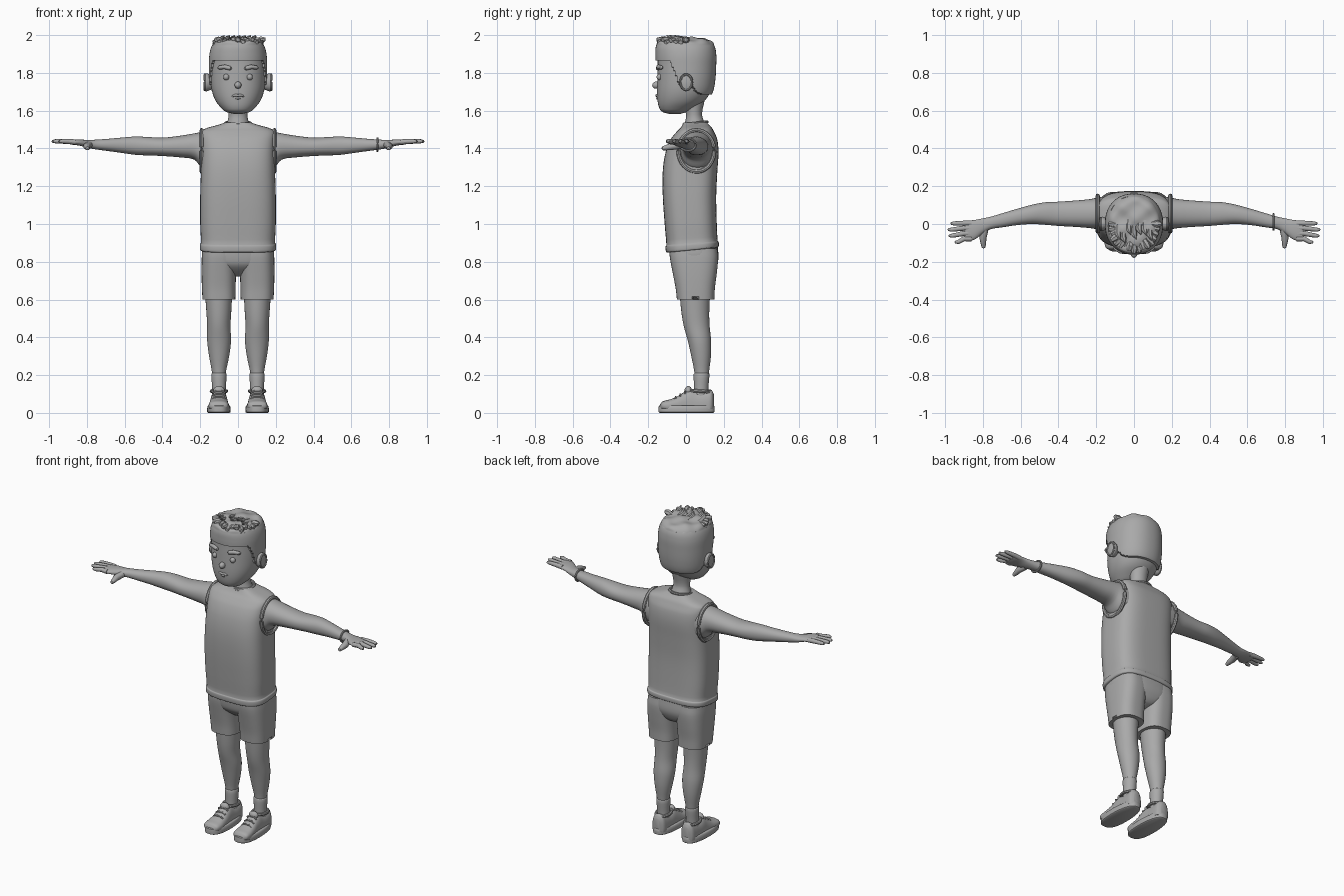
import bpy, bmesh, math, random
from mathutils import Vector

random.seed(4)
grey = bpy.data.materials.new("plain grey")
grey.diffuse_color = (0.4, 0.4, 0.4, 1)


def finish(name, bm, mirror=False, angle=40):
    bmesh.ops.recalc_face_normals(bm, faces=bm.faces)
    me = bpy.data.meshes.new(name)
    bm.to_mesh(me)
    bm.free()
    me.materials.append(grey)
    ob = bpy.data.objects.new(name, me)
    bpy.context.collection.objects.link(ob)
    me.shade_smooth()
    me.set_sharp_from_angle(angle=math.radians(angle))
    if mirror:
        ob.modifiers.new("mirror", 'MIRROR').use_mirror_merge = False
    return ob


def skin(bm, rings):
    loops = [[bm.verts.new(p) for p in r] for r in rings]
    n = len(loops[0])
    for a, b in zip(loops, loops[1:]):
        for i in range(n):
            bm.faces.new((a[i], a[(i + 1) % n], b[(i + 1) % n], b[i]))
    bm.faces.new(loops[0])
    bm.faces.new(loops[-1])


def spline(keys, steps):
    out = []
    for i in range(len(keys) - 1):
        p0, p1, p2, p3 = (keys[max(0, min(len(keys) - 1, i + k))] for k in (-1, 0, 1, 2))
        # keep tangents proportional to spacing so the profile never overshoots
        h = p2[0] - p1[0]
        for s in range(steps):
            t = s / steps
            row = []
            for a, b, c, d in zip(p0, p1, p2, p3):
                m1 = (c - a) * h / (p2[0] - p0[0])
                m2 = (d - b) * h / (p3[0] - p1[0])
                row.append((2*t**3 - 3*t*t + 1)*b + (t**3 - 2*t*t + t)*m1
                           + (3*t*t - 2*t**3)*c + (t**3 - t*t)*m2)
            out.append(row)
    return out + [list(keys[-1])]


def loft(name, axis, keys, power=2.0, n=40, steps=4, mirror=False, warp=None):
    """keys: position, low and high edge of the first cross axis, then of the second"""
    rings = []
    for pos, a0, a1, b0, b1 in spline(keys, steps):
        ring = []
        for i in range(n):
            t = math.tau * i / n
            c, s = math.cos(t), math.sin(t)
            a = (a0 + a1)/2 + (a1 - a0)/2 * math.copysign(abs(c)**(2/power), c)
            b = (b0 + b1)/2 + (b1 - b0)/2 * math.copysign(abs(s)**(2/power), s)
            p = {'x': (pos, a, b), 'y': (a, pos, b), 'z': (a, b, pos)}[axis]
            ring.append(warp(*p) if warp else p)
        rings.append(ring)
    bm = bmesh.new()
    skin(bm, rings)
    return finish(name, bm, mirror)


def tube(name, pts, radii, mirror=False, n=12, closed=False):
    pts = [Vector(p) for p in pts]
    rings = []
    for i, p in enumerate(pts):
        if closed:
            d = pts[(i + 1) % len(pts)] - pts[i - 1]
        else:
            d = pts[min(i + 1, len(pts) - 1)] - pts[max(i - 1, 0)]
        q = d.to_track_quat('Z', 'Y')
        rings.append([p + q @ Vector((radii[i]*math.cos(math.tau*k/n),
                                      radii[i]*math.sin(math.tau*k/n), 0)) for k in range(n)])
    bm = bmesh.new()
    if closed:
        rings.append(rings[0])
    skin(bm, rings)
    if closed:
        bmesh.ops.remove_doubles(bm, verts=bm.verts, dist=1e-5)
        bmesh.ops.delete(bm, geom=[f for f in bm.faces if len(f.verts) > 4], context='FACES_ONLY')
    return finish(name, bm, mirror)


def ball(name, centre, size, mirror=False):
    bm = bmesh.new()
    bmesh.ops.create_uvsphere(bm, u_segments=20, v_segments=12, radius=1)
    for v in bm.verts:
        v.co = Vector(centre) + Vector(v.co[k] * size[k] for k in range(3))
    return finish(name, bm, mirror)


# head and neck
loft("head", 'z', [
    (1.583, -.02, .02, -.09, -.03), (1.592, -.06, .06, -.122, .0), (1.61, -.085, .085, -.14, .035),
    (1.65, -.117, .117, -.15, .095), (1.70, -.137, .137, -.153, .13), (1.76, -.145, .145, -.152, .145),
    (1.84, -.145, .145, -.15, .147), (1.90, -.14, .14, -.145, .145), (1.95, -.11, .11, -.11, .115),
    (1.97, -.03, .03, -.03, .03)], power=2.2, n=48)
loft("neck", 'z', [(1.50, -.075, .075, -.01, .12), (1.535, -.058, .058, -.005, .1),
                   (1.58, -.05, .05, .0, .085), (1.66, -.06, .06, -.02, .1)])


# hair cap: everything under the hairline is tucked inside the head
def hairline(y):
    pts = [(-1, 1.87), (-.09, 1.865), (-.065, 1.80), (-.045, 1.74), (.02, 1.735),
           (.05, 1.70), (.08, 1.685), (1, 1.685)]
    for (ya, za), (yb, zb) in zip(pts, pts[1:]):
        if y <= yb:
            return za + (zb - za) * (y - ya) / (yb - ya)


def tuck(x, y, z):
    if z < hairline(y):
        return (x * .8, y * .8, z)
    if z > 1.95:
        z += .007 * math.sin(43 * x + 1) * math.sin(51 * y)
    return (x, y, z)


loft("hair", 'z', [
    (1.66, -.13, .13, -.15, .12), (1.70, -.146, .146, -.162, .143), (1.76, -.153, .153, -.16, .155),
    (1.84, -.154, .154, -.16, .16), (1.90, -.151, .151, -.162, .16), (1.945, -.138, .138, -.158, .15),
    (1.972, -.115, .115, -.14, .125), (1.983, -.07, .07, -.08, .08), (1.986, -.01, .01, -.01, .01)],
    power=2.2, n=96, steps=9, warp=tuck)
# ragged tufts round the crown and fringe
for i in range(17):
    a = math.radians(180 + i * 180 / 16)
    r = .125 + random.uniform(-.01, .006)
    x, y = r * math.cos(a), r * 1.08 * math.sin(a)
    top = 1.972 + random.uniform(0, .02)
    tube("hair_tuft", [(x*.72, y*.72, 1.965), (x*.95, y*.95, top - .015), (x*1.1, y*1.1, top - .014),
                       (x*1.1, y*1.12, top - .022)], [.014, .02, .012, .001], n=7)
for i in range(7):
    x = -.085 + i * .028
    y = -.05 + random.uniform(-.045, .03)
    tube("crown_tuft", [(x, y + .05, 1.968), (x, y, 1.978), (x + .012, y - .03, 1.999)],
         [.016, .018, .001], n=7)

# face
loft("ear", 'x', [(.135, -.025, .025, 1.715, 1.785), (.158, -.034, .036, 1.705, 1.795),
                  (.172, -.036, .038, 1.703, 1.797), (.177, -.028, .03, 1.712, 1.788),
                  (.168, -.018, .02, 1.725, 1.775)][:4], n=24, mirror=True)
tube("ear_rim", [(.176, .001 + .031*math.cos(t), 1.75 + .041*math.sin(t))
                 for t in (math.tau*k/24 for k in range(24))], [.006]*24, True, 8, True)
ball("eye", (.062, -.14, 1.778), (.016, .016, .017), True)
ball("nose", (0, -.157, 1.735), (.018, .022, .019))
tube("eyebrow", [(.034, -.148, 1.822), (.04, -.149, 1.824), (.07, -.145, 1.832), (.1, -.13, 1.828),
                 (.106, -.124, 1.826)], [.004, .011, .012, .01, .004], True)
tube("upper_lip", [(-.042, -.142, 1.672), (-.015, -.154, 1.682), (0, -.155, 1.68),
                   (.015, -.154, 1.682), (.042, -.142, 1.672)], [.002, .007, .007, .007, .002])
tube("lower_lip", [(-.03, -.144, 1.669), (0, -.151, 1.666), (.03, -.144, 1.669)], [.002, .007, .002])


# sleeveless top, hem rising toward the back
def hem(x, y, z):
    return (x, y, z + max(0, (1.0 - z) / .15) * (y + .105) * .1)


loft("vest", 'z', [
    (.848, -.196, .196, -.1, .168), (.853, -.201, .201, -.106, .173), (.882, -.201, .201, -.108, .173),
    (.889, -.196, .196, -.104, .168), (1.0, -.2, .2, -.113, .163), (1.15, -.2, .2, -.123, .16),
    (1.28, -.196, .196, -.123, .166), (1.38, -.194, .194, -.108, .172), (1.45, -.196, .196, -.08, .165),
    (1.49, -.193, .193, -.048, .148), (1.508, -.165, .165, -.03, .138), (1.525, -.105, .105, -.018, .122),
    (1.537, -.07, .07, -.012, .112)], power=3.2, n=64, warp=hem)
tube("collar", [(.067*math.cos(t), .05 + .062*math.sin(t), 1.533 + .008*math.sin(t))
                for t in (math.tau*k/32 for k in range(32))], [.008]*32, n=8, closed=True)
tube("armhole_trim", [(.192, .055 + .095*math.cos(t), 1.387 + .11*math.sin(t))
                      for t in (math.tau*k/32 for k in range(32))], [.011]*32, True, 8, True)

# arms and palms
loft("arm", 'x', [
    (.15, -.03, .145, 1.28, 1.49), (.195, -.028, .14, 1.3, 1.487), (.23, -.022, .132, 1.34, 1.48),
    (.30, -.016, .125, 1.352, 1.468), (.40, -.01, .118, 1.36, 1.457), (.47, -.004, .115, 1.363, 1.46),
    (.54, .0, .102, 1.366, 1.463), (.62, -.006, .08, 1.377, 1.457), (.70, -.018, .056, 1.388, 1.45),
    (.76, -.028, .038, 1.396, 1.446), (.80, -.05, .03, 1.404, 1.445), (.84, -.08, .022, 1.415, 1.448),
    (.88, -.092, .017, 1.42, 1.448), (.90, -.09, .012, 1.425, 1.445)], power=2.2, n=32, mirror=True)
for nm, y0, y1, tip in (("index_finger", -.078, -.096, .95), ("middle_finger", -.05, -.062, .982),
                        ("ring_finger", -.022, -.03, .987), ("little_finger", .004, .003, .972)):
    tube(nm, [(.86, y0, 1.434), (.9, y0, 1.437), (tip - .02, y1, 1.438), (tip - .004, y1, 1.437),
              (tip, y1, 1.437)], [.014, .0135, .011, .007, .001], True)
tube("thumb", [(.79, -.03, 1.418), (.80, -.075, 1.411), (.797, -.105, 1.404), (.797, -.124, 1.4),
               (.797, -.13, 1.399)], [.02, .019, .014, .01, .001], True)
# bracelet on one wrist
tube("bracelet", [(.738, .011 + .041*math.cos(t), 1.42 + .033*math.sin(t))
                  for t in (math.tau*k/24 for k in range(24))], [.006]*24, n=8, closed=True)


# shorts with a small slit on the outer side
def slit(x, y, z):
    return (x, y, z + .03) if z < .601 and x > .17 and abs(y - .055) < .008 else (x, y, z)


loft("shorts_leg", 'z', [
    (.60, .014, .188, -.048, .15), (.66, .013, .191, -.055, .153), (.74, .01, .193, -.07, .163),
    (.82, .005, .192, -.085, .17), (.87, .005, .188, -.088, .165)], power=2.7, n=64, mirror=True, warp=slit)
loft("shorts_seat", 'z', [
    (.722, -.02, .02, .0, .09), (.74, -.07, .07, -.03, .135), (.78, -.16, .16, -.072, .162),
    (.82, -.189, .189, -.085, .172), (.88, -.19, .19, -.09, .168)], power=2.7, n=48)

# legs and socks
loft("leg", 'z', [
    (.09, .066, .134, .045, .115), (.2, .066, .136, .046, .12), (.3, .047, .153, .028, .132),
    (.38, .037, .163, .01, .133), (.46, .04, .163, -.012, .125), (.53, .036, .167, -.024, .123),
    (.64, .03, .175, -.035, .128)], n=32, mirror=True)
loft("sock", 'z', [(.08, .064, .138, .04, .118), (.13, .064, .137, .042, .118),
                   (.205, .061, .141, .041, .124), (.212, .066, .136, .046, .119)], n=32, mirror=True)

# shoes: sole, upper, opening and laces
def taper(x, y, z):
    # heel narrower than the toe, nose rounded by the outline power
    return (.102 + (x - .102) * (1 - .12 * max(0, y) / .15), y, z)


loft("shoe_sole", 'z', [(0, .046, .158, -.138, .143), (.004, .04, .163, -.145, .15),
                        (.036, .041, .162, -.144, .15), (.04, .046, .157, -.138, .145)],
     power=2.7, n=48, steps=2, mirror=True, warp=taper)
loft("shoe_upper", 'y', [
    (-.137, .075, .13, .02, .045), (-.125, .056, .15, .015, .06), (-.09, .048, .156, .0, .07),
    (-.05, .05, .153, -.02, .085), (-.01, .053, .148, -.04, .11), (.02, .055, .147, -.05, .123),
    (.06, .055, .147, -.05, .113), (.11, .056, .146, -.05, .12), (.135, .062, .14, -.03, .122),
    (.147, .08, .122, .0, .1)], power=2.5, n=32, mirror=True,
    warp=lambda x, y, z: (x, y, max(z, .02)))
tube("shoe_opening", [(.101 + .04*math.cos(t), .077 + .055*math.sin(t), .115 - .004*math.sin(t))
                      for t in (math.tau*k/24 for k in range(24))], [.009]*24, True, 8, True)
ball("shoe_tongue", (.101, .012, .118), (.03, .02, .024), True)
for y, z in ((-.055, .084), (-.03, .099), (-.005, .115)):
    tube("lace", [(.068, y, z - .01), (.085, y, z), (.117, y, z), (.134, y, z - .01)], [.005]*4, True, 8)
